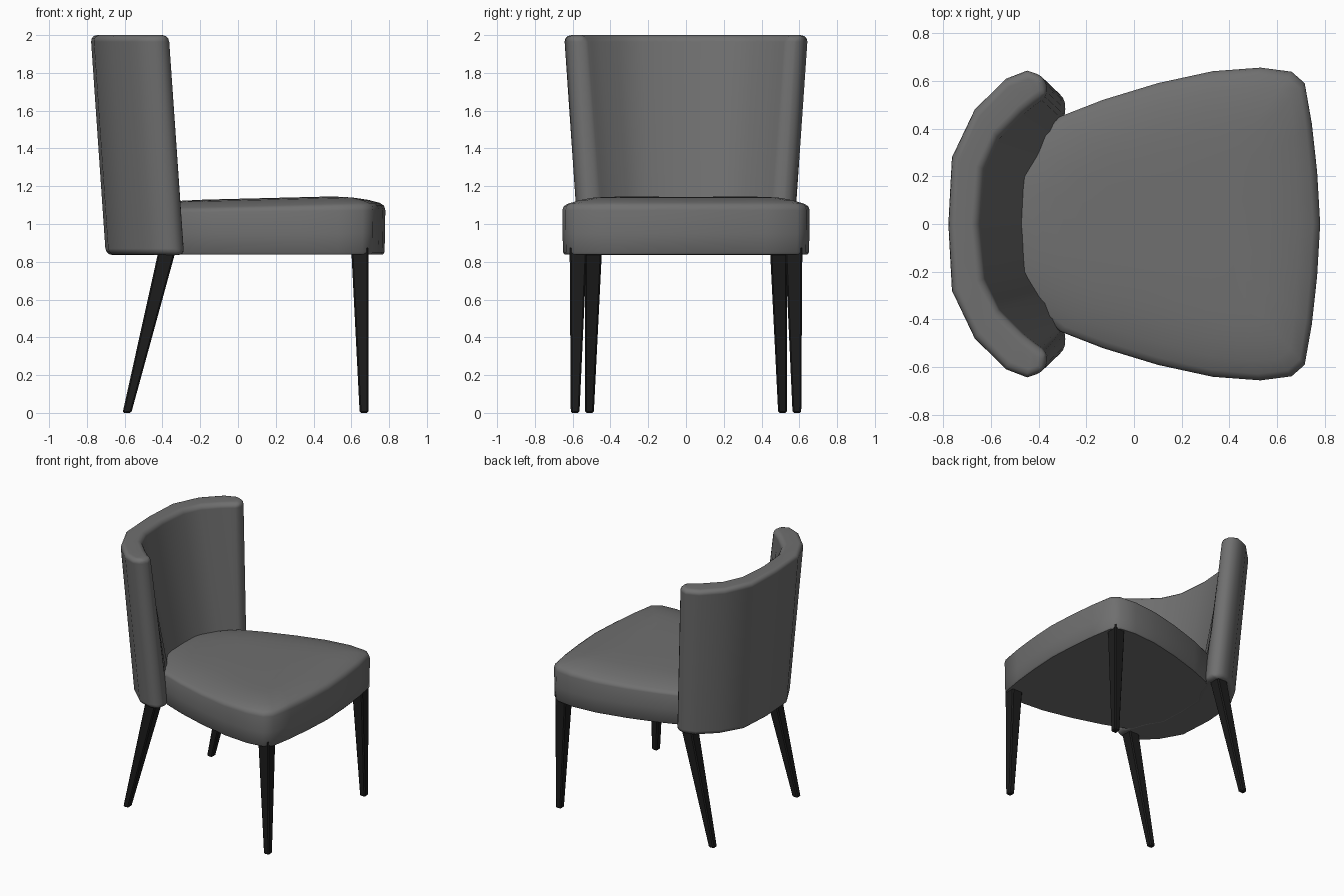
import bpy
import bmesh
from mathutils import Vector

cube = bpy.data.objects.get("Cube")
if cube:
    bpy.data.objects.remove(cube, do_unlink=True)


def make_material(name, value):
    mat = bpy.data.materials.new(name)
    mat.use_nodes = True
    color = (value, value, value, 1)
    mat.diffuse_color = color
    mat.node_tree.nodes["Principled BSDF"].inputs["Base Color"].default_value = color
    return mat


fabric = make_material("grey fabric", 0.16)
wood = make_material("black wood", 0.012)


def loft(name, rings, mat):
    """Skin a stack of equal closed rings and cap both ends."""
    bm = bmesh.new()
    loops = [[bm.verts.new(p) for p in ring] for ring in rings]
    for a, b in zip(loops, loops[1:]):
        for i in range(len(a)):
            j = (i + 1) % len(a)
            bm.faces.new((a[i], a[j], b[j], b[i]))
    bm.faces.new(loops[0])
    bm.faces.new(loops[-1])
    bmesh.ops.recalc_face_normals(bm, faces=bm.faces)
    mesh = bpy.data.meshes.new(name)
    bm.to_mesh(mesh)
    bm.free()
    mesh.materials.append(mat)
    obj = bpy.data.objects.new(name, mesh)
    bpy.context.collection.objects.link(obj)
    return obj


def smooth(obj, degrees):
    bpy.ops.object.select_all(action='DESELECT')
    obj.select_set(True)
    bpy.context.view_layer.objects.active = obj
    bpy.ops.object.shade_smooth_by_angle(angle=degrees * 0.0174533)


def bevel(obj, width, segments):
    mod = obj.modifiers.new("rounded edges", 'BEVEL')
    mod.width = width
    mod.segments = segments
    mod.limit_method = 'ANGLE'
    mod.angle_limit = 0.9


def both_sides(half):
    """Mirror a half outline that starts on the centre line."""
    return [(x, -y) for x, y in reversed(half[1:])] + half


# Seat cushion: outline stacked in rings, with a softly crowned top
seat_half = [(0.78, 0), (0.767, 0.22), (0.745, 0.42), (0.715, 0.59), (0.66, 0.638),
             (0.53, 0.655), (0.33, 0.64), (0.1, 0.59), (-0.13, 0.52), (-0.31, 0.45),
             (-0.45, 0.33), (-0.55, 0.16)]
seat_outline = both_sides(seat_half)


def seat_ring(z, inset, rise):
    ring = []
    for x, y in seat_outline:
        d = Vector((0.2 - x, -y))
        p = Vector((x, y)) + d.normalized() * inset
        ring.append((p.x, p.y, z + rise * (p.x - 0.5)))
    return ring


seat = loft("seat", [seat_ring(*r) for r in (
    (0.838, 0.014, 0), (0.85, 0.004, 0), (0.95, 0.002, 0), (1.07, 0, 0.01),
    (1.092, 0.007, 0.02), (1.106, 0.03, 0.025), (1.123, 0.09, 0.025),
    (1.137, 0.17, 0.025), (1.143, 0.26, 0.025), (1.146, 0.38, 0.025))], fabric)
smooth(seat, 50)

# Wrap-around backrest: four-cornered sections swept around the curve
outer_top = [(-0.78, 0), (-0.765, 0.28), (-0.67, 0.48), (-0.54, 0.61), (-0.45, 0.645), (-0.375, 0.62)]
inner_top = [(-0.65, 0), (-0.63, 0.23), (-0.57, 0.36), (-0.47, 0.46), (-0.42, 0.5), (-0.36, 0.54)]
outer_low = [(-0.70, 0), (-0.685, 0.25), (-0.59, 0.42), (-0.46, 0.54), (-0.37, 0.565), (-0.295, 0.545)]
inner_low = [(-0.42, 0), (-0.41, 0.19), (-0.345, 0.295), (-0.32, 0.37), (-0.30, 0.42), (-0.28, 0.465)]
corners = [(outer_low, 0.835), (outer_top, 2.0), (inner_top, 2.0), (inner_low, 0.835)]
edges = [[(x, y, z) for x, y in both_sides(half)] for half, z in corners]
backrest = loft("backrest", list(zip(*edges)), fabric)
for poly in backrest.data.polygons:
    poly.use_smooth = True
bevel(backrest, 0.035, 3)
backrest.modifiers.new("even shading", 'WEIGHTED_NORMAL')


# Tapered legs, mirrored left and right
def leg(name, side, foot, top):
    rings = []
    for (x, y, half), z in ((foot, 0), (top, 0.88)):
        rings.append([(x + sx * half, side * y + sy * half, z)
                      for sx, sy in ((-1, -1), (1, -1), (1, 1), (-1, 1))])
    obj = loft(name, rings, wood)
    bevel(obj, 0.008, 1)


for side, word in ((1, "left"), (-1, "right")):
    # The chair opens towards +x
    leg("front_leg_" + word, side, (0.667, 0.587, 0.023), (0.645, 0.57, 0.046))
    leg("rear_leg_" + word, side, (-0.588, 0.511, 0.023), (-0.37, 0.49, 0.046))
